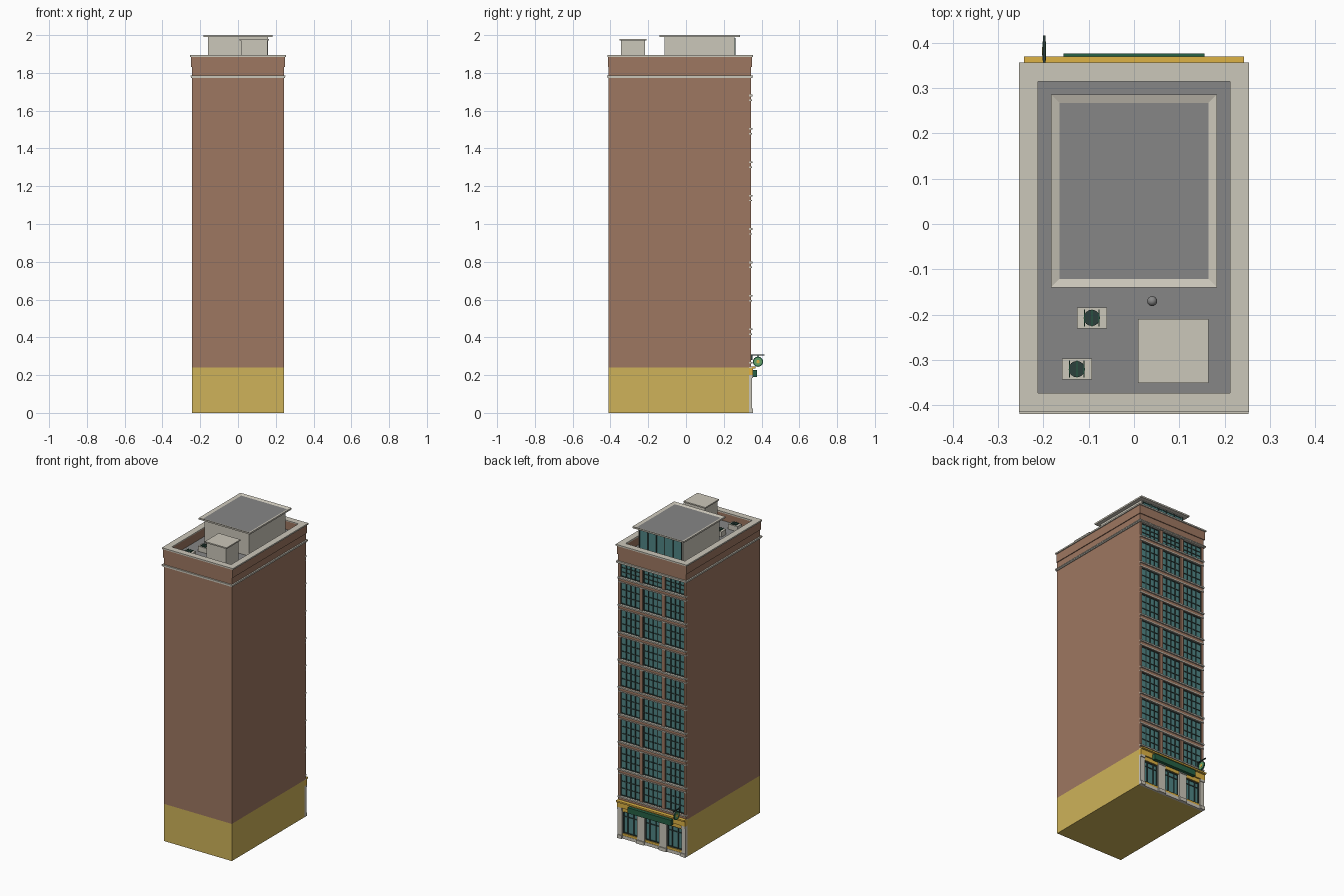
import bpy, bmesh, math
from mathutils import Matrix

if "Cube" in bpy.data.objects:
    bpy.data.objects.remove(bpy.data.objects["Cube"])


def material(name, rgb):
    m = bpy.data.materials.new(name)
    m.use_nodes = True
    m.diffuse_color = (*rgb, 1)
    m.node_tree.nodes["Principled BSDF"].inputs["Base Color"].default_value = (*rgb, 1)
    return m


BRICK = material("brick", (0.34, 0.185, 0.12))
OCHRE = material("ochre plaster", (0.62, 0.45, 0.1))
GOLD = material("gold trim", (0.73, 0.45, 0.06))
STONE = material("pale stone", (0.6, 0.57, 0.49))
ROOF = material("grey roofing", (0.24, 0.24, 0.24))
GLASS = material("teal glass", (0.08, 0.24, 0.24))
FRAME = material("dark frame", (0.025, 0.05, 0.045))
GREEN = material("sign green", (0.02, 0.12, 0.06))
LEAF = material("light green", (0.13, 0.36, 0.14))


def finish(name, bm, *mats):
    bmesh.ops.recalc_face_normals(bm, faces=bm.faces)
    me = bpy.data.meshes.new(name)
    bm.to_mesh(me)
    bm.free()
    for m in mats:
        me.materials.append(m)
    ob = bpy.data.objects.new(name, me)
    bpy.context.scene.collection.objects.link(ob)
    return ob


def add_box(bm, x0, x1, y0, y1, z0, z1):
    mat = Matrix.Translation(((x0 + x1) / 2, (y0 + y1) / 2, (z0 + z1) / 2))
    mat = mat @ Matrix.Diagonal((x1 - x0, y1 - y0, z1 - z0, 1))
    return bmesh.ops.create_cube(bm, size=1, matrix=mat)["verts"]


def boxes(name, mat, items):
    bm = bmesh.new()
    for item in items:
        add_box(bm, *item)
    return finish(name, bm, mat)


def ring(x, y0, y1, t, z0, z1):
    """Four boxes forming a rectangular frame of width t."""
    return [(-x, x, y0, y0 + t, z0, z1), (-x, x, y1 - t, y1, z0, z1),
            (-x, t - x, y0 + t, y1 - t, z0, z1), (x - t, x, y0 + t, y1 - t, z0, z1)]


def cylinder(name, mat, r, depth, loc, axis="Z", sides=16):
    bm = bmesh.new()
    rot = Matrix.Rotation(math.pi / 2, 4, "Y") if axis == "X" else Matrix()
    bmesh.ops.create_cone(bm, cap_ends=True, segments=sides, radius1=r, radius2=r,
                          depth=depth, matrix=Matrix.Translation(loc) @ rot)
    return finish(name, bm, mat)


W, FRONT, BACK, CORE = 0.243, -0.41, 0.345, 0.333
BASE, DECK, TOP = 0.24, 1.835, 1.888

# Main masses
boxes("street_base", OCHRE, [(-W, W, FRONT, CORE, 0, BASE)])
boxes("tower", BRICK, [(-W, W, FRONT, CORE, BASE, DECK - 0.002)])
boxes("roof_deck", ROOF, [(-0.235, 0.235, -0.4, 0.33, DECK - 0.002, DECK)])

# Parapet with stone cap and belt course
boxes("parapet", BRICK, ring(0.248, FRONT - 0.002, 0.35, 0.036, DECK - 0.005, TOP))
boxes("parapet_cap", STONE, ring(0.254, -0.415, 0.356, 0.042, TOP - 0.003, TOP + 0.006))
boxes("belt_course", STONE, ring(0.249, -0.416, 0.353, 0.03, 1.774, 1.78)
      + ring(0.252, -0.419, 0.356, 0.03, 1.78, 1.787))

# Window grid: three bays on nine floors
bays, bay_w, floors, pitch = (-0.159, 0, 0.159), 0.137, 9, 0.1768
glass, bars, sills, lintels, spandrels = [], [], [], [], []
for f in range(floors):
    z0 = 1.685 - f * pitch
    z1 = min(z0 + 0.143, 1.775)
    spandrels.append((-W, W, CORE, BACK, z0 - 0.034, z0))
    sills.append((-W, W, CORE, 0.353, z0 - 0.009, z0))
    lintels.append((-W, W, CORE, 0.349, z0 - 0.034, z0 - 0.027))
    for c in bays:
        a, b = c - bay_w / 2, c + bay_w / 2
        glass.append((a, b, CORE, CORE + 0.002, z0, z1))
        for i in range(5):
            x = a + 0.003 + (bay_w - 0.006) * i / 4
            bars.append((x - 0.003, x + 0.003, CORE, 0.339, z0, z1))
        for i in range(4):
            z = z0 + 0.003 + (z1 - z0 - 0.006) * i / 3
            bars.append((a, b, CORE, 0.338, z - 0.003, z + 0.003))
boxes("window_glass", GLASS, glass)
boxes("window_bars", FRAME, bars)
boxes("window_sills", STONE, sills)
boxes("window_lintels", STONE, lintels)
edges = [-W] + [c + s * bay_w / 2 for c in bays for s in (-1, 1)] + [W]
piers = [(edges[i], edges[i + 1], CORE, BACK, BASE, DECK) for i in range(0, 8, 2)]
boxes("brick_facade", BRICK, piers + spandrels + [(-W, W, CORE, BACK, 1.775, DECK)])

# Shopfront: stone pillars, display windows, gold frieze
shop_w = 0.105
edges = [-W] + [c + s * shop_w / 2 for c in bays for s in (-1, 1)] + [W]
pillars, shop_glass, shop_bars, shop_gold = [], [], [], []
for i in range(0, 8, 2):
    a, b = edges[i], edges[i + 1]
    pillars.append((a, b, CORE, 0.35, 0, 0.2))
    pillars.append((a, b, CORE, 0.356, 0, 0.022))
    pillars.append((a, b, CORE, 0.355, 0.185, 0.2))
for c in bays:
    a, b = c - shop_w / 2, c + shop_w / 2
    pillars.append((a, b, CORE, 0.347, 0, 0.02))
    shop_gold.append((a, b, CORE, 0.345, 0.02, 0.034))
    shop_gold.append((a, b, CORE, 0.346, 0.175, 0.2))
    shop_glass.append((a, b, CORE, CORE + 0.002, 0.034, 0.175))
    for x in (a + 0.003, c - 0.022, c + 0.022, b - 0.003):
        shop_bars.append((x - 0.003, x + 0.003, CORE, 0.34, 0.034, 0.175))
    for z in (0.037, 0.142, 0.172):
        shop_bars.append((a, b, CORE, 0.339, z - 0.003, z + 0.003))
boxes("shop_pillars", STONE, pillars)
boxes("shop_glass", GLASS, shop_glass)
boxes("shop_bars", FRAME, shop_bars)
boxes("shop_panels", GOLD, shop_gold)
boxes("shop_frieze", GOLD, [(-W, W, CORE, 0.355, 0.2, 0.236), (-W, W, CORE, 0.369, 0.236, 0.246)])

# Plain fascia board and round hanging sign
boxes("fascia_sign", GREEN, [(-0.155, 0.155, 0.354, 0.376, 0.19, 0.226)])
boxes("sign_bracket", FRAME, [(-0.201, -0.195, BACK, 0.416, 0.303, 0.309),
                              (-0.199, -0.197, 0.379, 0.383, 0.29, 0.305),
                              (-0.201, -0.195, BACK, 0.351, 0.28, 0.309)])
hang = (-0.198, 0.381, 0.271)
cylinder("hanging_sign_rim", GREEN, 0.027, 0.006, hang, "X", 24)
cylinder("hanging_sign_face", LEAF, 0.021, 0.008, hang, "X", 24)
cylinder("hanging_sign_centre", GOLD, 0.009, 0.009, hang, "X", 16)

# Penthouse with glazed rear wall
boxes("penthouse", STONE, [(-0.158, 0.158, -0.115, 0.258, DECK, 1.99)])
boxes("penthouse_glass", GLASS, [(-0.15, 0.15, 0.258, 0.26, DECK + 0.01, 1.98)])
bars = [(x - 0.003, x + 0.003, 0.258, 0.263, DECK, 1.985)
        for x in [-0.15 + 0.06 * i for i in range(6)]]
bars += [(-0.153, 0.153, 0.258, 0.262, z - 0.004, z + 0.004) for z in (DECK + 0.008, 1.98)]
boxes("penthouse_bars", FRAME, bars)

# Penthouse roof: sloped stone rim around a sunken grey panel
bm = bmesh.new()
add_box(bm, -0.183, 0.183, -0.14, 0.286, 1.99, 2.0)
bm.normal_update()
panel = max(bm.faces, key=lambda f: f.calc_center_median().z)
bmesh.ops.inset_region(bm, faces=[panel], thickness=0.027, depth=0)
panel.material_index = 1
for v in panel.verts:
    v.co.z -= 0.006
finish("penthouse_roof", bm, STONE, ROOF)

# Stair hut, cooling units and vent
boxes("stair_hut", STONE, [(0.016, 0.156, -0.344, -0.217, DECK, 1.972)])
boxes("stair_hut_cap", STONE, [(0.009, 0.164, -0.351, -0.21, 1.972, 1.98)])
for n, (x, y) in enumerate(((-0.093, -0.207), (-0.126, -0.32))):
    boxes(f"cooling_unit_{n}", STONE, [(x - 0.033, x + 0.033, y - 0.023, y + 0.023, DECK, 1.868)])
    cylinder(f"cooling_fan_{n}", FRAME, 0.018, 0.006, (x, y, 1.87))
    boxes(f"fan_guard_{n}", GREEN, [(x + d - 0.001, x + d + 0.001, y - 0.019, y + 0.019, 1.868, 1.875)
                                    for d in (-0.016, 0, 0.016)])
cylinder("roof_vent_pipe", ROOF, 0.006, 0.03, (0.04, -0.17, DECK + 0.015))
bm = bmesh.new()
bmesh.ops.create_uvsphere(bm, u_segments=16, v_segments=8, radius=0.011,
                          matrix=Matrix.Translation((0.04, -0.17, DECK + 0.033)))
for f in bm.faces:
    f.smooth = True
finish("roof_vent_cap", bm, ROOF)
